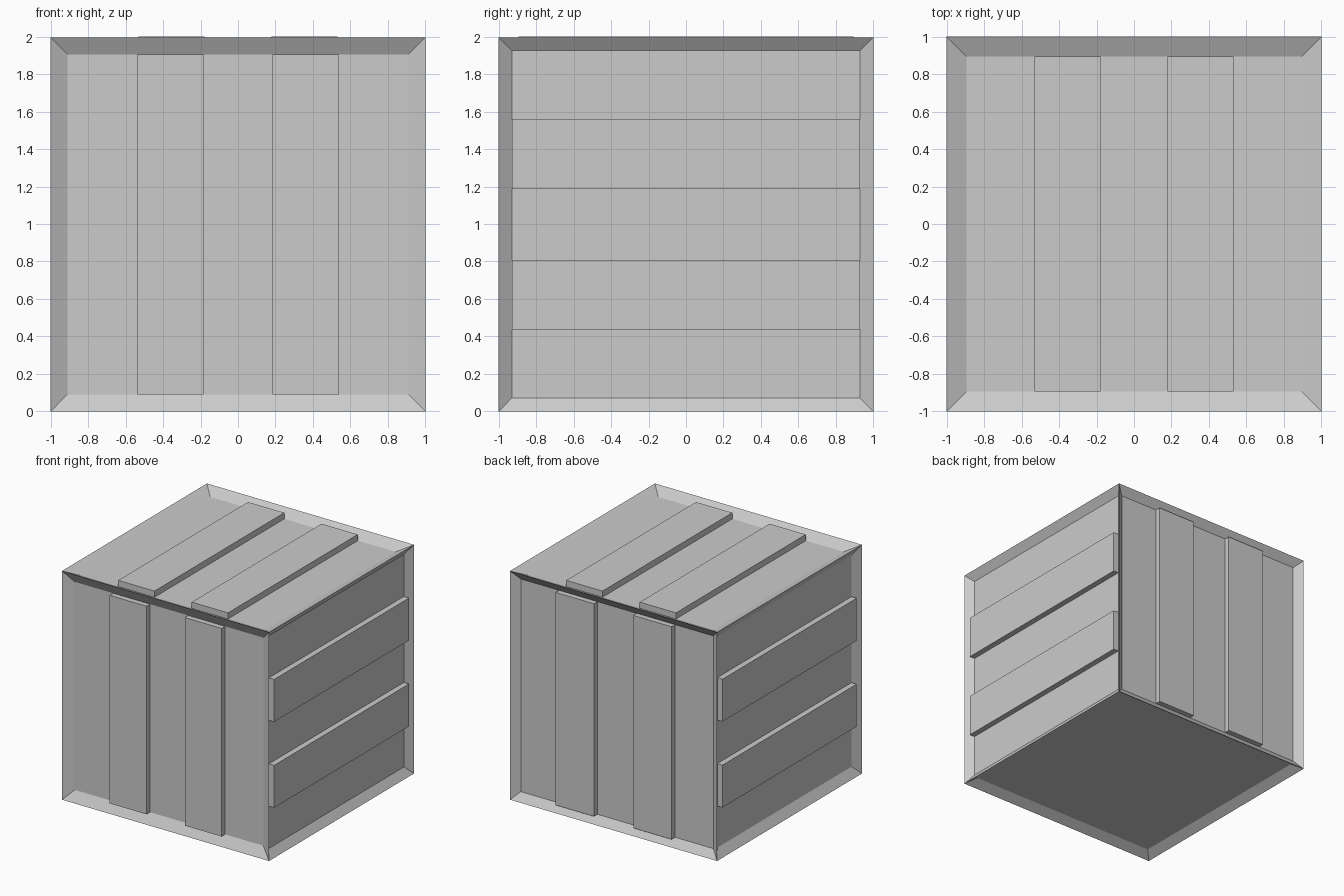
import bpy
import bmesh
from mathutils import Matrix, Vector

old = bpy.data.objects.get("Cube")
if old:
    bpy.data.objects.remove(old, do_unlink=True)

grey = bpy.data.materials.new("light grey")
grey.use_nodes = True
grey.diffuse_color = (0.6, 0.6, 0.6, 1)
grey.node_tree.nodes["Principled BSDF"].inputs["Base Color"].default_value = grey.diffuse_color

HEIGHT = 1.996
CENTRE = Vector((0, 0, HEIGHT / 2))
DEPTH = 0.05

# side: outward direction, direction across the slats, rim width,
# slat inner and outer edge, slat height relative to the rim
SIDES = {
    "front": ((0, -1, 0), (1, 0, 0), 0.09, 0.185, 0.54, -0.002),
    "back": ((0, 1, 0), (1, 0, 0), 0.07, 0.19, 0.56, -0.002),
    "right": ((1, 0, 0), (0, 0, 1), 0.07, 0.19, 0.56, 0),
    "left": ((-1, 0, 0), (0, 0, 1), 0.075, 0.19, 0.56, 0),
    "top": ((0, 0, 1), (1, 0, 0), 0.105, 0.18, 0.53, 0.004),
    "bottom": ((0, 0, -1), (1, 0, 0), 0.075, 0, 0, 0),
}


def finish(bm, name):
    mesh = bpy.data.meshes.new(name)
    bm.to_mesh(mesh)
    bm.free()
    mesh.materials.append(grey)
    obj = bpy.data.objects.new(name, mesh)
    bpy.context.collection.objects.link(obj)


def box(centre, size):
    bm = bmesh.new()
    matrix = Matrix.Translation(centre) @ Matrix.Diagonal((*size, 1))
    bmesh.ops.create_cube(bm, size=1, matrix=matrix)
    return bm


# Crate body with a recessed panel on every side
body = box(CENTRE, (2, 2, HEIGHT))
body.normal_update()
for face in list(body.faces):
    for normal, across, rim, *rest in SIDES.values():
        if face.normal.dot(Vector(normal)) > 0.9:
            bmesh.ops.inset_individual(body, faces=[face], thickness=rim,
                                       depth=-DEPTH, use_even_offset=True)
            break
finish(body, "crate_body")

# Two slats in the panel of each upright side and the top
for side, (normal, across, rim, inner, outer, lift) in SIDES.items():
    if side == "bottom":
        continue
    normal, across = Vector(normal), Vector(across)
    along = normal.cross(across)
    half = CENTRE + Vector((1, 1, 0))
    reach = abs(half.dot(normal))
    length = 2 * (abs(half.dot(along)) - rim)
    thick = DEPTH + lift
    for number, sign in enumerate((-1, 1), 1):
        centre = (CENTRE + normal * (reach + lift - thick / 2)
                  + across * sign * (inner + outer) / 2)
        size = [abs(normal[i]) * thick + abs(across[i]) * (outer - inner)
                + abs(along[i]) * length for i in range(3)]
        finish(box(centre, size), f"{side}_slat_{number}")
